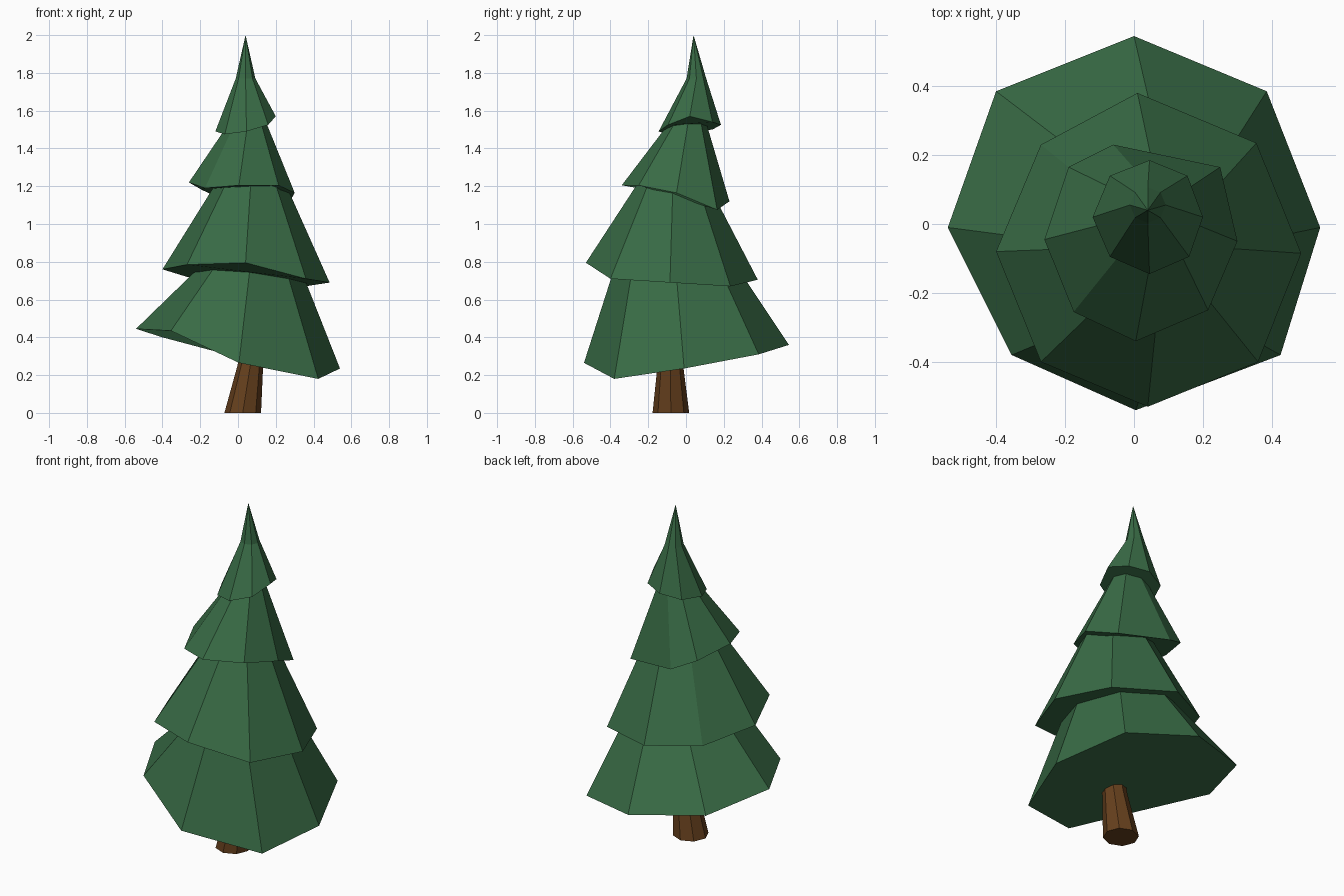
import bpy, bmesh
from math import sin, cos, pi

if "Cube" in bpy.data.objects:
    bpy.data.objects.remove(bpy.data.objects["Cube"])


def material(name, rgb):
    m = bpy.data.materials.new(name)
    m.diffuse_color = (*rgb, 1)
    m.use_nodes = True
    m.node_tree.nodes["Principled BSDF"].inputs["Base Color"].default_value = m.diffuse_color
    return m


def ring(cx, cy, z, rx, ry=None):
    """Eight points, starting at the back (+y) and going clockwise."""
    ry = ry or rx
    return [(cx + rx * sin(i * pi / 4), cy + ry * cos(i * pi / 4), z) for i in range(8)]


def loft(name, rings, mat, tip=None):
    """Skin between eight-sided rings; close with a cap or a pointed tip."""
    bm = bmesh.new()
    loops = [[bm.verts.new(p) for p in r] for r in rings]
    for a, b in zip(loops, loops[1:]):
        for i in range(8):
            j = (i + 1) % 8
            bm.faces.new((a[i], a[j], b[j], b[i]))
    bm.faces.new(loops[0])
    top = loops[-1]
    if tip:
        t = bm.verts.new(tip)
        for i in range(8):
            bm.faces.new((top[i], top[(i + 1) % 8], t))
    else:
        bm.faces.new(top)
    bmesh.ops.recalc_face_normals(bm, faces=bm.faces)
    me = bpy.data.meshes.new(name)
    bm.to_mesh(me)
    bm.free()
    ob = bpy.data.objects.new(name, me)
    bpy.context.collection.objects.link(ob)
    me.materials.append(mat)


green = material("needles", (0.04, 0.147, 0.06))
brown = material("bark", (0.13, 0.05, 0.012))

# Leaning trunk
loft("trunk", [ring(.025, -.08, 0, .097), ring(.065, -.083, .25, .068),
               ring(.085, -.08, .4, .06)], brown)

# Drooping uneven hems of the branch tiers, from the back clockwise
hem_1 = [(0, .545, .36), (.385, .385, .31), (.54, -.01, .235), (.425, -.38, .18),
         (.005, -.54, .265), (-.355, -.38, .435), (-.54, -.01, .445), (-.40, .385, .40)]
hem_2 = [(.01, .38, .705), (.355, .235, .67), (.485, -.085, .69), (.36, -.40, .71),
         (.04, -.53, .795), (-.27, -.40, .785), (-.40, -.08, .76), (-.27, .23, .72)]
hem_3 = [(-.06, .23, 1.12), (.25, .165, 1.075), (.30, -.05, 1.165), (.215, -.25, 1.205),
         (.005, -.34, 1.205), (-.175, -.255, 1.19), (-.26, -.045, 1.22), (-.19, .165, 1.18)]
hem_4 = [(.045, .185, 1.525), (.155, .14, 1.54), (.20, .02, 1.57), (.16, -.095, 1.525),
         (.045, -.145, 1.49), (-.07, -.095, 1.475), (-.12, .02, 1.49), (-.07, .14, 1.50)]

# Branch tiers
loft("bottom_tier", [hem_1, ring(.065, -.055, .78, .26, .32)], green)
loft("lower_middle_tier", [hem_2, ring(.07, -.068, 1.25, .165)], green)
loft("upper_middle_tier", [hem_3, ring(.055, .015, 1.56, .085)], green)
loft("top_tier", [hem_4, ring(.04, .055, 1.77, .052)], green, tip=(.04, .04, 2))
